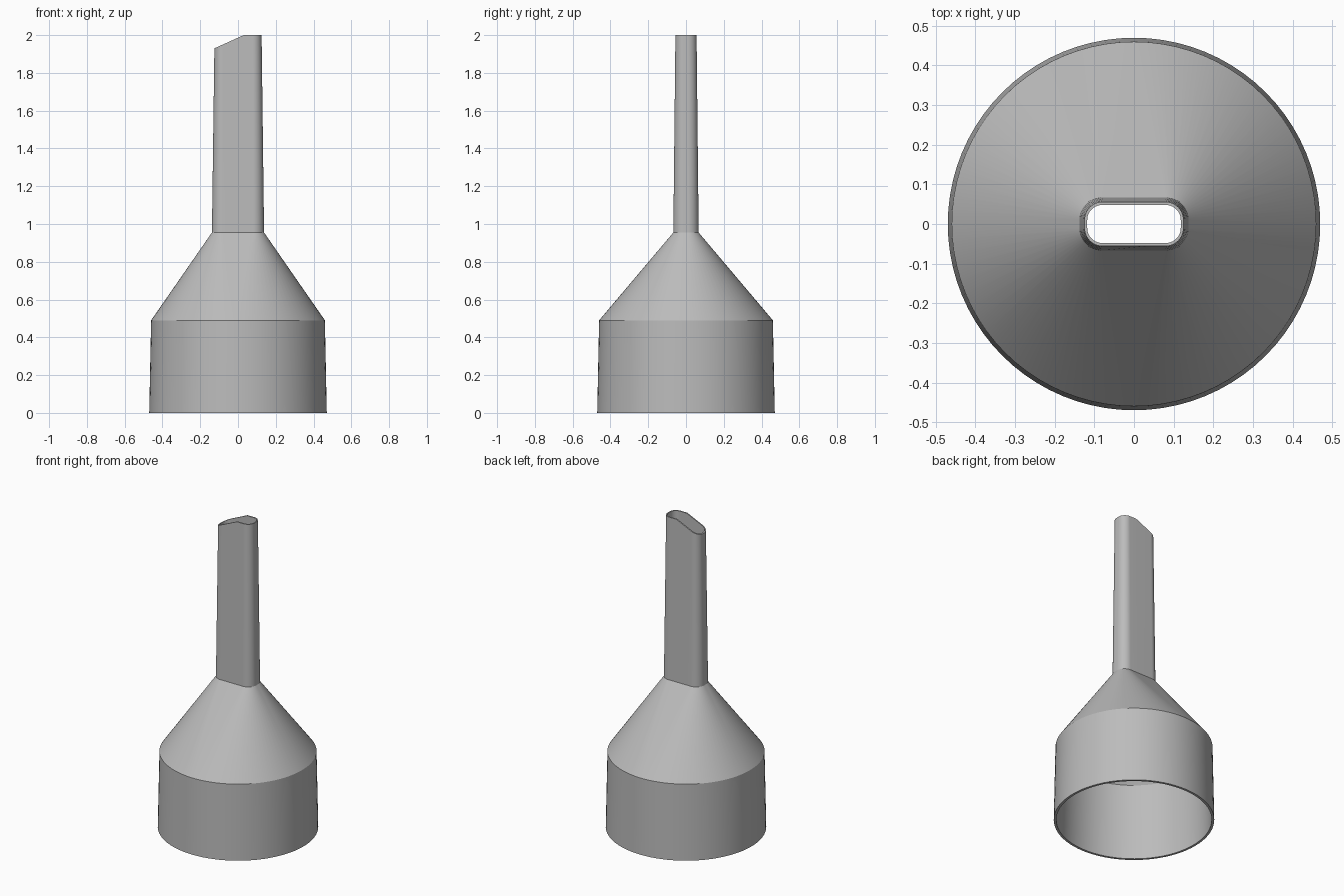
import bpy, bmesh
from math import cos, sin, pi

cube = bpy.data.objects.get("Cube")
if cube:
    bpy.data.objects.remove(cube)

STEPS = 20          # segments per rounded corner
KINK = 0.03         # where the slanted tip meets the level tip
TIP_LEFT = -0.125
TOP, TIP_LOW = 2.0, 1.93


def section(hx, hy, r, z):
    """Rounded rectangle ring; a circle when hx = hy = r."""
    pts = []
    for q, (sx, sy) in enumerate([(1, 1), (-1, 1), (-1, -1), (1, -1)]):
        cx, cy = sx * (hx - r), sy * (hy - r)
        for i in range(STEPS + 1):
            a = (q + i / STEPS) * pi / 2
            pts.append((cx + r * cos(a), cy + r * sin(a), z))
        # extra point on the long flat sides, for the bend in the tip
        if q in (0, 2):
            pts.append((min(KINK, hx - r), sy * hy, z))
    return pts


def slant(pts):
    """Cut the tip off at an angle on one side."""
    slope = (TOP - TIP_LOW) / (KINK - TIP_LEFT)
    return [(x, y, min(TOP, TOP + (x - KINK) * slope)) for x, y, z in pts]


def circle(r, z):
    return section(r, r, r, z)


# Closed wall: up the outside, over the tip, down the inside
neck_z, shoulder_z = 0.955, 0.49
rings = [
    circle(0.47, 0),
    circle(0.46, shoulder_z),
    section(0.138, 0.067, 0.057, neck_z),
    slant(section(0.125, 0.056, 0.046, TOP)),
    slant(section(0.118, 0.048, 0.038, TOP)),
    section(0.128, 0.057, 0.047, neck_z),
    circle(0.445, shoulder_z),
    circle(0.455, 0),
]
# Shoulder rings are true circles, so their extra points collapse onto the rim
for ring in rings:
    if abs(max(p[0] for p in ring) - max(p[1] for p in ring)) < 1e-6:
        for k in (2 * STEPS + 2 - STEPS - 1, 3 * STEPS + 4):
            ring[k] = ring[k - 1]

bm = bmesh.new()
loops = [[bm.verts.new(p) for p in ring] for ring in rings]
for a, b in zip(loops, loops[1:] + loops[:1]):
    for i in range(len(a)):
        j = (i + 1) % len(a)
        bm.faces.new((a[i], a[j], b[j], b[i]))
bmesh.ops.remove_doubles(bm, verts=bm.verts, dist=1e-5)
bmesh.ops.recalc_face_normals(bm, faces=bm.faces)

mesh = bpy.data.meshes.new("nozzle")
bm.to_mesh(mesh)
bm.free()
nozzle = bpy.data.objects.new("nozzle", mesh)
bpy.context.collection.objects.link(nozzle)

# Plain grey plastic
grey = bpy.data.materials.new("grey plastic")
grey.use_nodes = True
colour = (0.5, 0.5, 0.5, 1)
grey.diffuse_color = colour
grey.node_tree.nodes["Principled BSDF"].inputs["Base Color"].default_value = colour
mesh.materials.append(grey)

bpy.context.view_layer.objects.active = nozzle
nozzle.select_set(True)
bpy.ops.object.shade_smooth_by_angle(angle=pi / 6)
